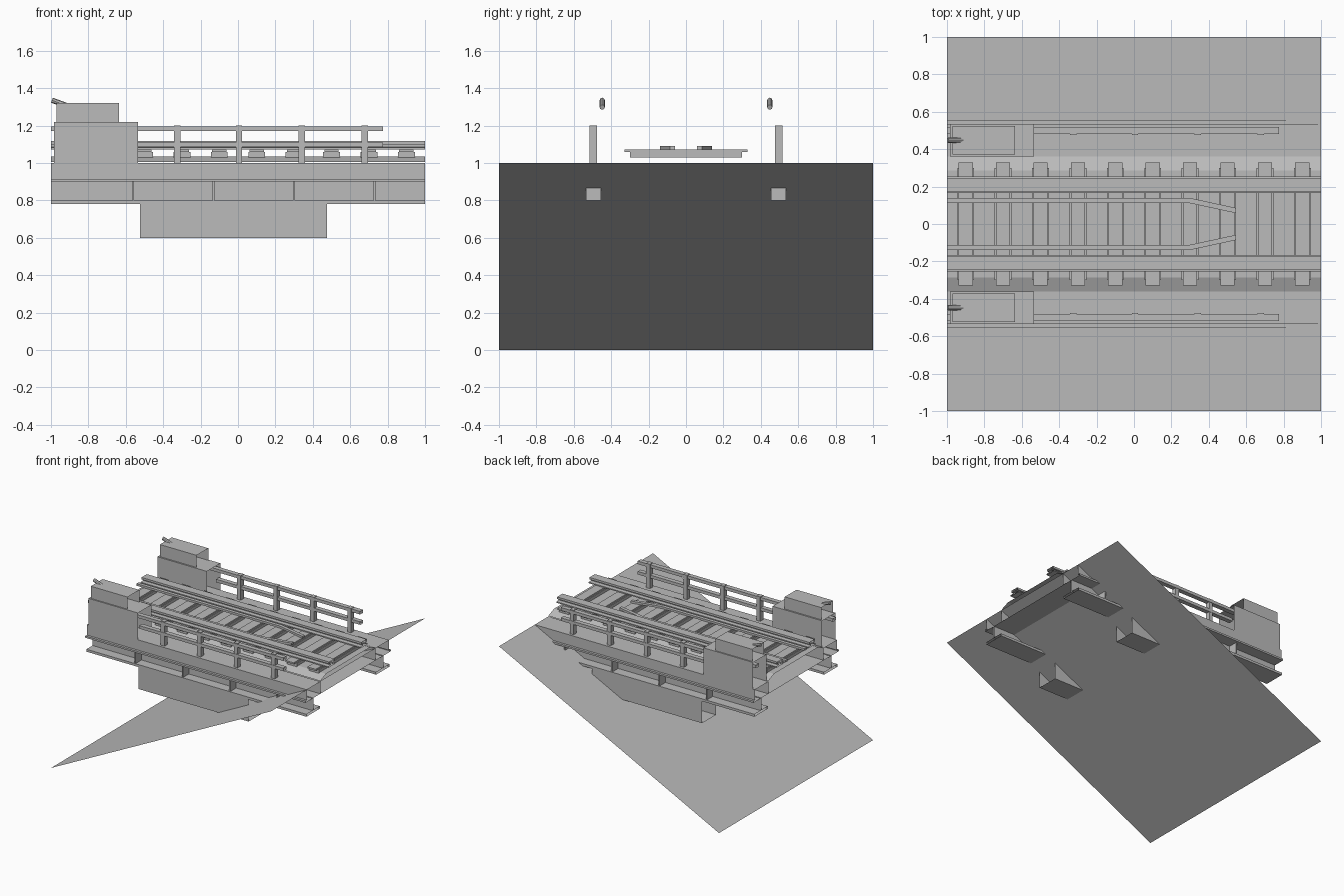
import bpy, bmesh
from mathutils import Vector

cube = bpy.data.objects.get("Cube")
if cube:
    bpy.data.objects.remove(cube, do_unlink=True)

grey = bpy.data.materials.new("plain_grey")
grey.use_nodes = True
colour = (0.5, 0.5, 0.5, 1)
grey.diffuse_color = colour
grey.node_tree.nodes["Principled BSDF"].inputs["Base Color"].default_value = colour


def finish(name, bm, recalc=True):
    if recalc:
        bmesh.ops.recalc_face_normals(bm, faces=bm.faces[:])
    mesh = bpy.data.meshes.new(name)
    bm.to_mesh(mesh)
    bm.free()
    mesh.materials.append(grey)
    obj = bpy.data.objects.new(name, mesh)
    bpy.context.scene.collection.objects.link(obj)
    return obj


def sweep(name, profile, x0, x1, side=1, closed=True):
    """Extrude a (y, z) section along x, leaving its ends open."""
    bm = bmesh.new()
    rows = [[bm.verts.new((x, side * y, z)) for y, z in profile] for x in (x0, x1)]
    n = len(profile)
    for i in range(n if closed else n - 1):
        j = (i + 1) % n
        bm.faces.new((rows[0][i], rows[1][i], rows[1][j], rows[0][j]))
    return finish(name, bm, closed)


def rect(y0, y1, z0, z1):
    return [(y0, z0), (y0, z1), (y1, z1), (y1, z0)]


def boxes(name, items):
    """Several solid boxes, each given as x0, x1, y0, y1, z0, z1."""
    bm = bmesh.new()
    for x0, x1, y0, y1, z0, z1 in items:
        verts = bmesh.ops.create_cube(bm, size=1)["verts"]
        bmesh.ops.scale(bm, vec=(x1 - x0, y1 - y0, z1 - z0), verts=verts)
        bmesh.ops.translate(bm, vec=((x0 + x1) / 2, (y0 + y1) / 2, (z0 + z1) / 2), verts=verts)
    return finish(name, bm)


# Sloping ground sheet
bm = bmesh.new()
bm.faces.new([bm.verts.new(p) for p in ((-1, -1, 0), (1, -1, 1), (1, 1, 1), (-1, 1, 0))])
finish("embankment_slope", bm, False)

# Deck underside and raised track bed
sweep("deck_underside", [(0.37, 0.9), (-0.37, 0.9)], -1, 1, closed=False)
sweep("track_bed", [(-0.36, 1.005), (-0.285, 1.035), (0.285, 1.035), (0.36, 1.005)], -1, 1, closed=False)

# Sleepers in two layers
centres = [-0.9 + 0.2 * i for i in range(10)]
boxes("sleepers", [(x - 0.045, x + 0.045, -0.3, 0.3, 1.03, 1.06) for x in centres]
      + [(x - 0.038, x + 0.038, -0.33, 0.33, 1.06, 1.073) for x in centres])

# Sections of the main girder and the running rail
girder = [(0.36, 1), (0.535, 1), (0.535, 0.915), (0.555, 0.915), (0.555, 0.9),
          (0.46, 0.9), (0.46, 0.8), (0.54, 0.8), (0.54, 0.78), (0.365, 0.78),
          (0.365, 0.8), (0.45, 0.8), (0.45, 0.9), (0.36, 0.9)]
rail = [(0.165, 1.073), (0.165, 1.082), (0.195, 1.085), (0.195, 1.098), (0.175, 1.1),
        (0.175, 1.117), (0.245, 1.117), (0.245, 1.1), (0.225, 1.098), (0.225, 1.085),
        (0.255, 1.082), (0.255, 1.073)]

for side, label in ((1, "back"), (-1, "front")):
    def pair(a, b):
        return tuple(sorted((side * a, side * b)))

    # Main girder, its stiffeners and the lower girder
    sweep(label + "_girder", girder, -1, 1, side)
    boxes(label + "_girder_stiffeners",
          [(x - 0.005, x + 0.005, *pair(0.455, 0.535), 0.8, 0.9) for x in (-0.56, -0.13, 0.3, 0.73)])
    sweep(label + "_lower_girder", rect(0.36, 0.54, 0.6, 0.78), -0.525, 0.475, side)

    # Running rail
    sweep(label + "_rail", rail, -1, 1, side)

    # Guard rail with an end bent inwards
    bm = bmesh.new()
    rings = []
    for x, y in ((-1, 0.125), (0.3, 0.125), (0.545, 0.072)):
        rings.append([bm.verts.new((x, side * (y + dy), z)) for dy, z in rect(-0.014, 0.014, 1.073, 1.09)])
    for a, b in zip(rings, rings[1:]):
        for i in range(4):
            j = (i + 1) % 4
            bm.faces.new((a[i], b[i], b[j], a[j]))
    bm.faces.new(rings[0])
    bm.faces.new(rings[-1])
    finish(label + "_guard_rail", bm)

    # Parapet posts and handrails
    boxes(label + "_parapet_posts",
          [(x - 0.017, x + 0.017, *pair(0.475, 0.515), 1, 1.2) for x in (-0.325, 0.005, 0.34, 0.678)])
    for part, z0, z1, x0 in (("upper", 1.17, 1.195, -1), ("lower", 1.085, 1.11, -0.535)):
        sweep(label + "_" + part + "_handrail", rect(0.48, 0.518, z0, z1), x0, 0.775, side)

    # Stepped end pier, open at its ends
    sweep(label + "_pier_base", rect(0.36, 0.535, 1, 1.22), -0.985, -0.535, side)
    sweep(label + "_pier_cap", rect(0.372, 0.525, 1.22, 1.32), -0.97, -0.637, side)

    # Tilted lever on the pier
    start = Vector((-0.995, side * 0.448, 1.336))
    end = Vector((-0.89, side * 0.448, 1.298))
    bm = bmesh.new()
    bmesh.ops.create_cone(bm, cap_ends=True, segments=8, radius1=0.014, radius2=0.014,
                          depth=(end - start).length)
    lever = finish(label + "_lever", bm)
    lever.location = (start + end) / 2
    lever.rotation_euler = (end - start).to_track_quat("Z", "Y").to_euler()
